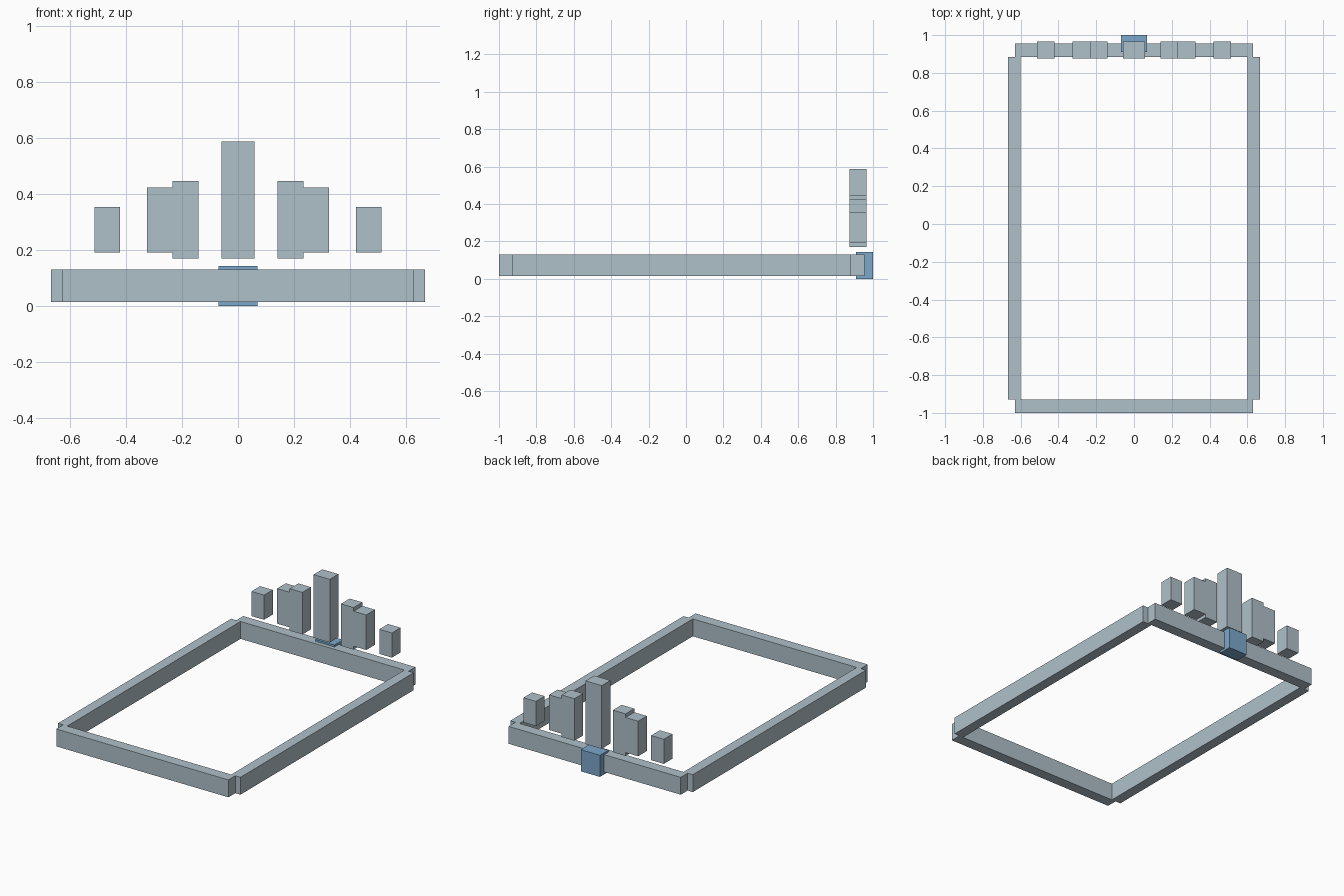
import bpy
import bmesh
from mathutils import Vector

if "Cube" in bpy.data.objects:
    bpy.data.objects.remove(bpy.data.objects["Cube"], do_unlink=True)


def make_material(name, colour):
    mat = bpy.data.materials.new(name)
    mat.use_nodes = True
    mat.diffuse_color = colour
    mat.node_tree.nodes["Principled BSDF"].inputs["Base Color"].default_value = colour
    return mat


grey = make_material("pale blue grey", (0.43, 0.53, 0.59, 1))
blue = make_material("mid blue", (0.20, 0.39, 0.59, 1))


def box(name, x, y, z, mat):
    """Box between (min, max) limits on each axis."""
    low, high = map(Vector, zip(x, y, z))
    bm = bmesh.new()
    bmesh.ops.create_cube(bm, size=1)
    bmesh.ops.scale(bm, vec=high - low, verts=bm.verts)
    bmesh.ops.translate(bm, vec=(low + high) / 2, verts=bm.verts)
    mesh = bpy.data.meshes.new(name)
    bm.to_mesh(mesh)
    bm.free()
    mesh.materials.append(mat)
    obj = bpy.data.objects.new(name, mesh)
    bpy.context.collection.objects.link(obj)
    return obj


def mirrored_pair(name, x, y, z, mat):
    box("left_" + name, x, y, z, mat)
    box("right_" + name, (-x[1], -x[0]), y, z, mat)


# Rectangular frame with notched corners
rail_z = (0.015, 0.13)
box("front_rail", (-0.63, 0.63), (-1.0, -0.928), rail_z, grey)
box("back_rail", (-0.63, 0.63), (0.883, 0.955), rail_z, grey)
mirrored_pair("side_rail", (0.60, 0.668), (-0.928, 0.883), rail_z, grey)

# Block on the back rail
box("back_block", (-0.07, 0.07), (0.91, 1.0), (0, 0.143), blue)

# Row of floating pillars, stepping down from the centre
pillar_y = (0.875, 0.966)
box("centre_pillar", (-0.059, 0.059), pillar_y, (0.17, 0.588), grey)
mirrored_pair("inner_pillar", (0.141, 0.234), pillar_y, (0.17, 0.448), grey)
mirrored_pair("middle_pillar", (0.234, 0.326), pillar_y, (0.192, 0.424), grey)
mirrored_pair("outer_pillar", (0.422, 0.514), pillar_y, (0.192, 0.355), grey)
